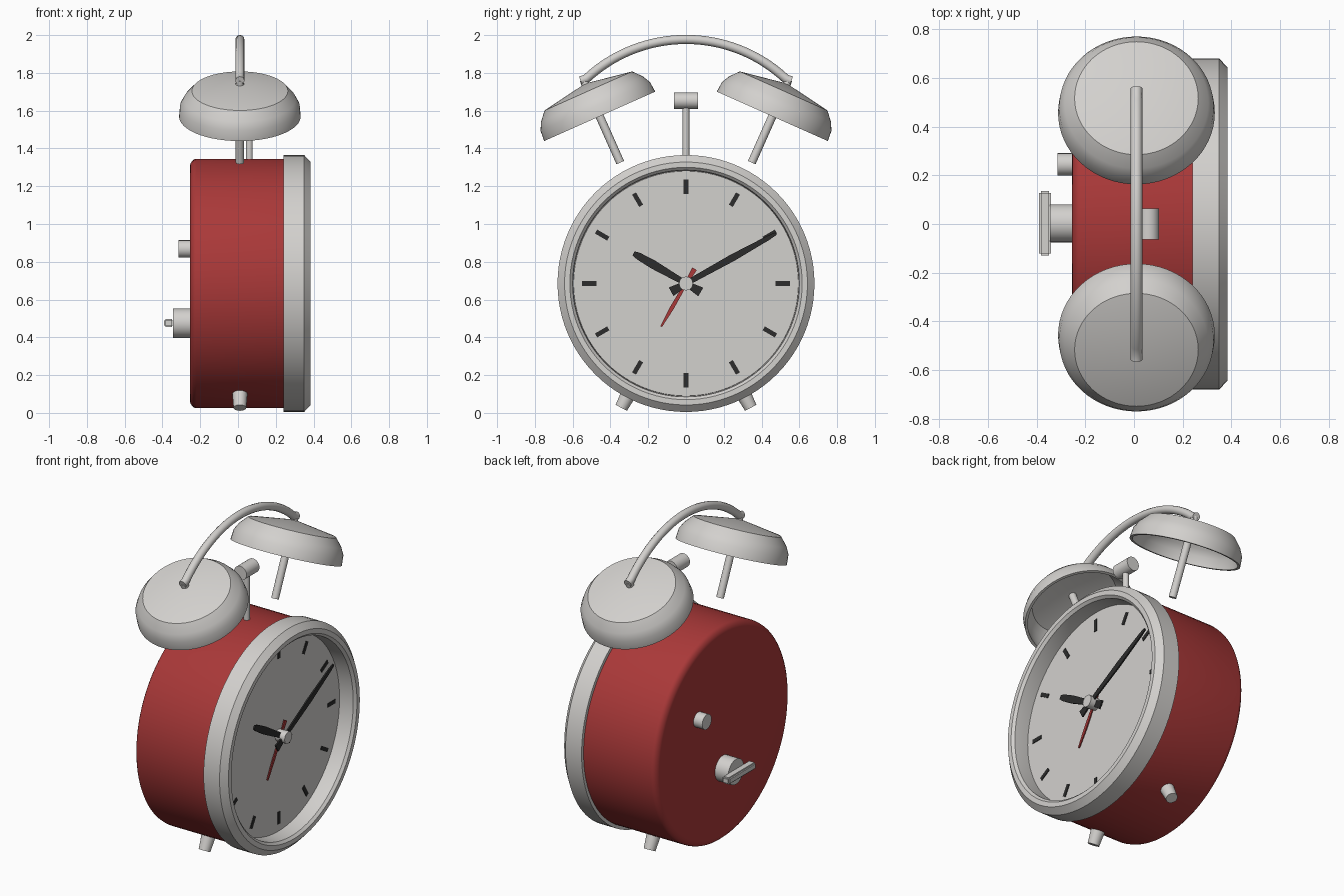
import bpy, bmesh, math
from mathutils import Vector, Matrix

cube = bpy.data.objects.get("Cube")
if cube:
    bpy.data.objects.remove(cube, do_unlink=True)


def material(name, rgb):
    m = bpy.data.materials.new(name)
    m.use_nodes = True
    m.diffuse_color = (*rgb, 1)
    m.node_tree.nodes["Principled BSDF"].inputs["Base Color"].default_value = (*rgb, 1)
    return m


METAL = material("light_grey", (0.65, 0.635, 0.615))
RED = material("red_enamel", (0.40, 0.04, 0.04))
BLACK = material("black", (0.025, 0.025, 0.025))

CENTRE = Vector((0, 0, 0.685))
MID_X = 0.01
DIAL_X = 0.28
parts = []


def finish(name, bm, mat):
    bmesh.ops.recalc_face_normals(bm, faces=bm.faces)
    mesh = bpy.data.meshes.new(name)
    bm.to_mesh(mesh)
    bm.free()
    mesh.materials.append(mat)
    ob = bpy.data.objects.new(name, mesh)
    bpy.context.collection.objects.link(ob)
    parts.append(ob)
    return ob


def lathe(name, profile, origin, axis, mat, segments=64):
    """Spin (radius, height) points round an axis."""
    bm = bmesh.new()
    verts = [bm.verts.new((r, 0, h)) for r, h in profile]
    edges = [bm.edges.new(pair) for pair in zip(verts, verts[1:])]
    bmesh.ops.spin(bm, geom=verts + edges, cent=(0, 0, 0), axis=(0, 0, 1),
                   angle=math.tau, steps=segments)
    bmesh.ops.remove_doubles(bm, verts=bm.verts, dist=1e-4)
    turn = Vector(axis).to_track_quat('Z', 'Y').to_matrix().to_4x4()
    bm.transform(Matrix.Translation(origin) @ turn)
    return finish(name, bm, mat)


def rod(name, r0, r1, h0, h1, origin, axis, mat=METAL, segments=24):
    return lathe(name, [(0, h0), (r0, h0), (r1, h1), (0, h1)], origin, axis, mat, segments)


def plate(name, outline, x, thick, angle, mat):
    """Symmetric (distance, half width) outline laid on the dial, clockwise from top."""
    along = Vector((0, math.sin(angle), math.cos(angle)))
    across = Vector((0, math.cos(angle), -math.sin(angle)))
    base = CENTRE + Vector((x, 0, 0))
    pts = [(d, w) for d, w in outline] + [(d, -w) for d, w in reversed(outline)]
    bm = bmesh.new()
    face = bm.faces.new([bm.verts.new(base + along * d + across * w) for d, w in pts])
    top = bmesh.ops.extrude_face_region(bm, geom=[face])["geom"]
    bmesh.ops.translate(bm, vec=(thick, 0, 0),
                        verts=[v for v in top if isinstance(v, bmesh.types.BMVert)])
    return finish(name, bm, mat)


X = (1, 0, 0)

# Case, bezel and dial
lathe("case", [(0, -0.255), (0.62, -0.255), (0.635, -0.252), (0.648, -0.243),
               (0.657, -0.233), (0.66, -0.22), (0.66, 0.25), (0, 0.25)],
      CENTRE, X, RED, 96)
lathe("bezel", [(0.6, 0.24), (0.68, 0.24), (0.68, 0.35), (0.643, 0.385), (0.615, 0.385),
                (0.6, 0.37), (0.595, DIAL_X), (0.6, 0.24)], CENTRE, X, METAL, 96)
rod("dial", 0.598, 0.598, 0.245, DIAL_X, CENTRE, X, METAL, 96)

# Hour marks
for i in range(12):
    plate(f"hour_mark_{i + 1}", [(0.475, 0.012), (0.55, 0.012)], DIAL_X, 0.004,
          math.tau * i / 12, BLACK)

# Hands and centre cap
plate("hour_hand", [(-0.09, 0.026), (0, 0.014), (0.2, 0.023), (0.29, 0.019), (0.32, 0.012)],
      0.3, 0.009, math.radians(-60), BLACK)
plate("minute_hand", [(-0.09, 0.026), (0, 0.014), (0.28, 0.019), (0.5, 0.012), (0.545, 0.007)],
      0.315, 0.009, math.radians(61), BLACK)
plate("alarm_hand", [(-0.09, 0.014), (0, 0.008), (0.15, 0.011), (0.263, 0.005)],
      0.29, 0.007, math.radians(210), RED)
rod("centre_cap", 0.037, 0.037, DIAL_X - 0.01, 0.345, CENTRE, X, METAL, 12)

# Bells, posts, handle nuts and feet, one of each per side
tilt = math.radians(24)
splay = math.radians(27.5)
for side, label in ((1, "back_side"), (-1, "front_side")):
    axis = Vector((0, side * math.sin(tilt), math.cos(tilt)))
    rim = Vector((MID_X, side * 0.457, 1.57))
    lathe(f"bell_{label}", [(0, 0.19), (0.254, 0.147), (0.295, 0.1), (0.317, 0.058), (0.322, 0),
                            (0.306, 0), (0.3, 0.055), (0.28, 0.092), (0.245, 0.13), (0, 0.172)],
          rim, axis, METAL)
    rod(f"bell_post_{label}", 0.022, 0.022, -0.268, 0.18, rim, axis)
    rod(f"handle_nut_{label}", 0.024, 0.02, 0.17, 0.212, rim, axis)
    down = Vector((0, side * math.sin(splay), -math.cos(splay)))
    rod(f"foot_{label}", 0.043, 0.034, 0.62, 0.742, CENTRE + Vector((MID_X, 0, 0)), down)

# Carrying handle
curve = bpy.data.curves.new("handle", 'CURVE')
curve.dimensions = '3D'
curve.bevel_depth = 0.024
curve.bevel_resolution = 4
curve.use_fill_caps = True
radius, half = 0.774, math.radians(43)
arc = [half * (i / 16 - 1) for i in range(33)]
path = [(math.sin(a) * radius, 1.203 + math.cos(a) * radius) for a in arc]
path = [(-0.558, 1.758)] + path + [(0.558, 1.758)]
spline = curve.splines.new('POLY')
spline.points.add(len(path) - 1)
for point, (y, z) in zip(spline.points, path):
    point.co = (MID_X, y, z, 1)
curve.materials.append(METAL)
bpy.context.collection.objects.link(bpy.data.objects.new("handle", curve))

# Hammer between the bells
rod("hammer_rod", 0.018, 0.018, 1.3, 1.65, (0.06, 0, 0), (0, 0, 1))
rod("hammer_head", 0.043, 0.043, -0.063, 0.063, (0.06, 0, 1.653), (0, 1, 0))

# Rear button and winding key
rod("rear_button", 0.046, 0.046, -0.315, -0.24, (0, 0.245, 0.868), X)
rod("winding_hub", 0.078, 0.078, -0.345, -0.24, (0, 0.003, 0.475), X, METAL, 32)
bm = bmesh.new()
bmesh.ops.create_cube(bm, size=1)
bmesh.ops.scale(bm, vec=(0.05, 0.266, 0.042), verts=bm.verts)
bmesh.ops.bevel(bm, geom=bm.edges[:], offset=0.008, segments=2, affect='EDGES')
bmesh.ops.translate(bm, vec=(-0.366, 0.003, 0.475), verts=bm.verts)
finish("winding_key", bm, METAL)

# Smooth shading with sharp rims
bpy.ops.object.select_all(action='DESELECT')
for ob in parts:
    ob.select_set(True)
bpy.context.view_layer.objects.active = parts[0]
bpy.ops.object.shade_smooth_by_angle(angle=math.radians(35))
